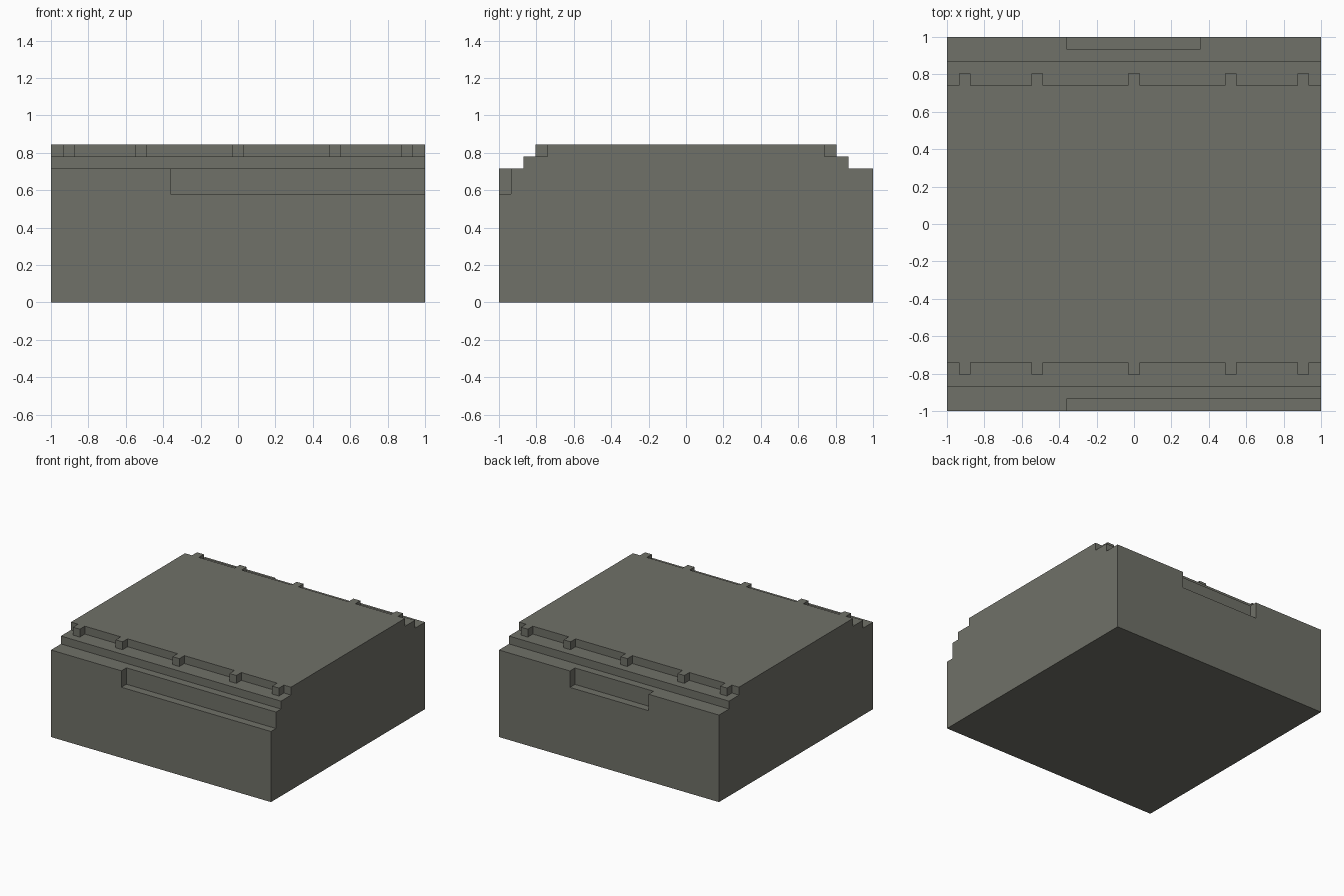
import bpy
import bmesh
from mathutils import Matrix, Vector

cube = bpy.data.objects.get("Cube")
if cube:
    bpy.data.objects.remove(cube, do_unlink=True)

# Single stone colour
stone = bpy.data.materials.new("grey stone")
stone.use_nodes = True
colour = (0.162, 0.164, 0.138, 1)
stone.diffuse_color = colour
stone.node_tree.nodes["Principled BSDF"].inputs["Base Color"].default_value = colour

BASE_TOP, STEP_TOP, TOP = 0.715, 0.78, 0.845
STEP_Y, SLAB_Y, TAB_Y = 0.87, 0.74, 0.805


def finish(name, bm):
    bmesh.ops.recalc_face_normals(bm, faces=bm.faces)
    mesh = bpy.data.meshes.new(name)
    bm.to_mesh(mesh)
    bm.free()
    mesh.materials.append(stone)
    obj = bpy.data.objects.new(name, mesh)
    bpy.context.collection.objects.link(obj)
    return obj


def box(name, low, high):
    low, high = Vector(low), Vector(high)
    bm = bmesh.new()
    bmesh.ops.create_cube(bm, size=1, matrix=Matrix.Translation((low + high) / 2)
                          @ Matrix.Diagonal((*(high - low), 1)))
    return finish(name, bm)


# Stepped body: mirrored half profile swept from side to side
half = [(1, 0), (1, BASE_TOP), (STEP_Y, BASE_TOP), (STEP_Y, STEP_TOP),
        (SLAB_Y, STEP_TOP), (SLAB_Y, TOP)]
profile = half + [(-y, z) for y, z in reversed(half)]
bm = bmesh.new()
end = bm.faces.new([bm.verts.new((-1, y, z)) for y, z in profile])
sweep = bmesh.ops.extrude_face_region(bm, geom=[end], use_keep_orig=True)
bmesh.ops.translate(bm, vec=(2, 0, 0),
                    verts=[v for v in sweep["geom"] if isinstance(v, bmesh.types.BMVert)])
body = finish("stepped_body", bm)

# Recesses along the front and back upper edges
cutters = [box("front_recess_cutter", (-0.36, -1.1, 0.58), (1.1, -0.935, 0.75)),
           box("back_recess_cutter", (-0.36, 0.935, 0.58), (0.355, 1.1, 0.75))]
for cutter in cutters:
    cutter.hide_render = True
    cut = body.modifiers.new(cutter.name, "BOOLEAN")
    cut.operation = "DIFFERENCE"
    cut.solver = "EXACT"
    cut.object = cutter
bpy.context.view_layer.objects.active = body
for cutter in cutters:
    bpy.ops.object.modifier_apply(modifier=cutter.name)
    bpy.data.objects.remove(cutter, do_unlink=True)

# Small square tabs along both edges of the top slab
for side, sign in (("front", -1), ("back", 1)):
    ys = sorted((sign * SLAB_Y, sign * TAB_Y))
    for i, x in enumerate((-0.905, -0.517, 0, 0.517, 0.905)):
        box(f"{side}_tab_{i + 1}", (x - 0.031, ys[0], STEP_TOP), (x + 0.031, ys[1], TOP))
